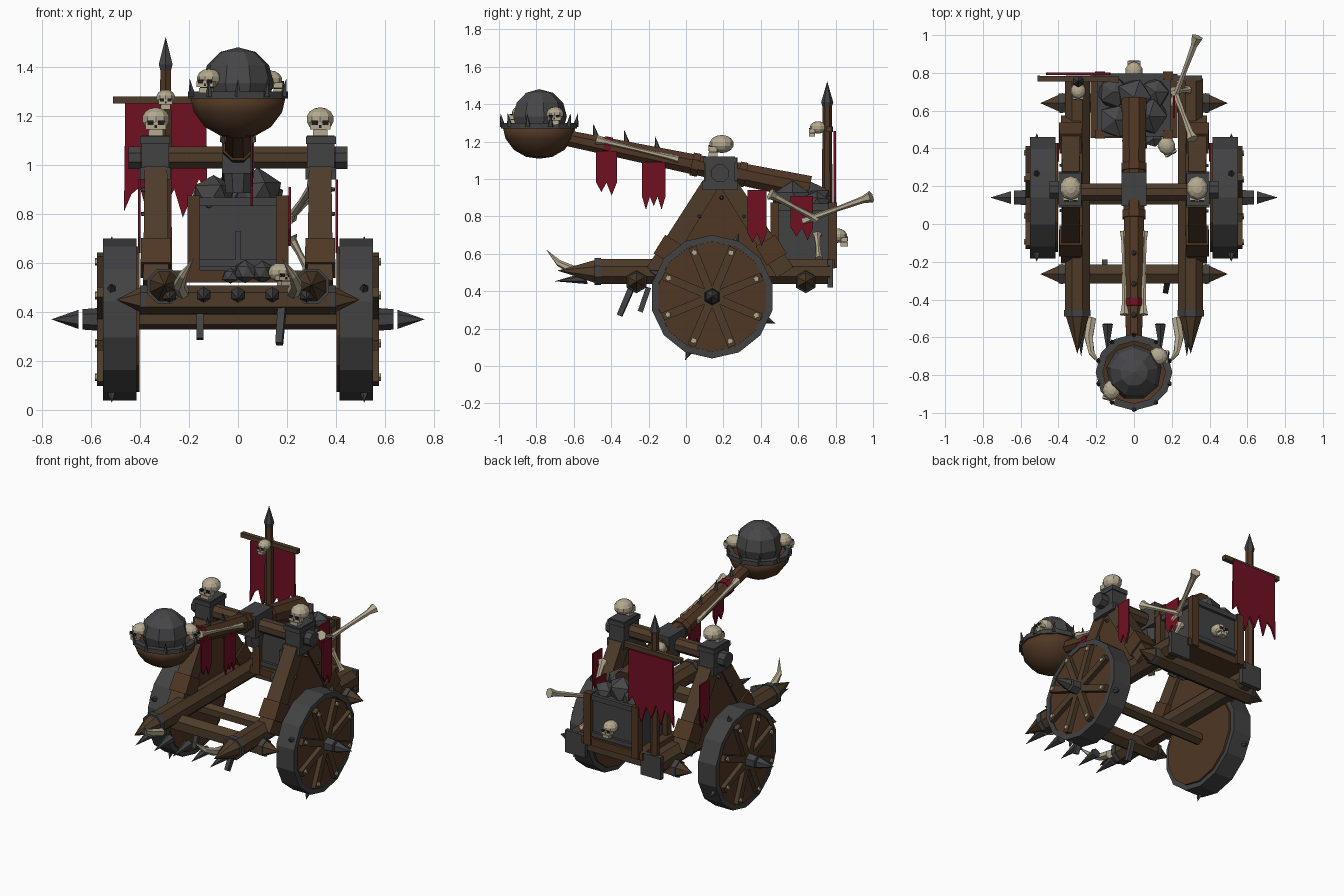
import bpy, bmesh, math, random
from mathutils import Vector as V, Matrix as M

if "Cube" in bpy.data.objects:
    bpy.data.objects.remove(bpy.data.objects["Cube"])
random.seed(4)

def mat(name, c):
    m = bpy.data.materials.new(name)
    m.diffuse_color = (*c, 1)
    m.use_nodes = True
    m.node_tree.nodes["Principled BSDF"].inputs["Base Color"].default_value = m.diffuse_color
    return m

WOOD = mat("brown wood", (0.080, 0.038, 0.018))
BEAM = mat("dull beam wood", (0.075, 0.044, 0.023))
IRON = mat("dark iron", (0.054, 0.054, 0.057))
STONE = mat("grey stone", (0.063, 0.063, 0.066))
BONE = mat("bone", (0.46, 0.40, 0.28))
RED = mat("red cloth", (0.165, 0.005, 0.016))
BLACK = mat("black sockets", (0.012, 0.011, 0.011))

def finish(name, bm, m, smooth=False):
    bmesh.ops.recalc_face_normals(bm, faces=bm.faces)
    me = bpy.data.meshes.new(name)
    bm.to_mesh(me)
    bm.free()
    me.materials.append(m)
    for p in me.polygons:
        p.use_smooth = smooth
    ob = bpy.data.objects.new(name, me)
    bpy.context.collection.objects.link(ob)
    return ob

def tube(name, pts, radii, n, m):
    """Faceted bar through points; radii are centre-to-flat distances, 0 makes a tip."""
    bm, pts, rings = bmesh.new(), [V(p) for p in pts], []
    for i, p in enumerate(pts):
        d = (pts[min(i + 1, len(pts) - 1)] - pts[max(i - 1, 0)]).normalized()
        up = V((0, 0, 1)) if abs(d.z) < 0.95 else V((0, 1, 0))
        u = up.cross(d).normalized()
        w = d.cross(u)
        r = max(radii[i], 0.0005) / math.cos(math.pi / n)
        ang = [(k + 0.5) * 2 * math.pi / n for k in range(n)]
        rings.append([bm.verts.new(p + (u * math.cos(a) + w * math.sin(a)) * r) for a in ang])
    for a, b in zip(rings, rings[1:]):
        for k in range(n):
            bm.faces.new((a[k], a[(k + 1) % n], b[(k + 1) % n], b[k]))
    bm.faces.new(rings[0])
    bm.faces.new(rings[-1])
    return finish(name, bm, m)

def box(name, c, s, m, x=M()):
    bm = bmesh.new()
    bmesh.ops.create_cube(bm, size=1, matrix=x @ M.Translation(c) @ M.Diagonal((*s, 1)))
    return finish(name, bm, m)

def ball(name, c, s, seg, rings, m, x=M()):
    bm = bmesh.new()
    bmesh.ops.create_uvsphere(bm, u_segments=seg, v_segments=rings, radius=1,
                              matrix=x @ M.Translation(c) @ M.Diagonal((*s, 1)))
    return finish(name, bm, m)

def rock(name, c, r):
    bm = bmesh.new()
    bmesh.ops.create_icosphere(bm, subdivisions=1, radius=r)
    for v in bm.verts:
        v.co = v.co * random.uniform(0.85, 1.15) + V(c)
    return finish(name, bm, STONE)

def plate(name, pts, axis, pos, t, m):
    """Flat outline in (y,z) for axis x or (x,z) for axis y, given a thickness."""
    bm = bmesh.new()
    to3 = (lambda p, o: (o, p[0], p[1])) if axis == "x" else (lambda p, o: (p[0], o, p[1]))
    a, b = [[bm.verts.new(to3(p, pos + o)) for p in pts] for o in (-t / 2, t / 2)]
    bm.faces.new(a)
    bm.faces.new(b)
    for i in range(len(pts)):
        j = (i + 1) % len(pts)
        bm.faces.new((a[i], a[j], b[j], b[i]))
    return finish(name, bm, m)

def lathe(name, prof, x, n, m, smooth=False):
    """Closed (radius, height) outline turned about z, then moved by x."""
    bm = bmesh.new()
    vs = [bm.verts.new((r, 0, z)) for r, z in prof]
    es = [bm.edges.new((vs[i], vs[(i + 1) % len(vs)])) for i in range(len(vs))]
    bmesh.ops.spin(bm, geom=vs + es, cent=(0, 0, 0), axis=(0, 0, 1), angle=2 * math.pi,
                   steps=n, use_merge=True)
    bmesh.ops.remove_doubles(bm, verts=bm.verts, dist=1e-4)
    bm.transform(x)
    return finish(name, bm, m, smooth)

def ragged(name, a, b, top, low, teeth, axis, pos):
    """Hanging cloth with a torn zigzag hem."""
    hem = [(b + (a - b) * i / (2 * teeth), low + (0.0 if i % 2 else 0.07) + 0.02 * (i % 4 == 3))
           for i in range(2 * teeth + 1)]
    plate(name, [(a, top), (b, top)] + hem, axis, pos, 0.01, RED)

def skull(name, c, k, turn=0):
    x = M.Translation(c) @ M.Rotation(turn, 4, "Z") @ M.Scale(k, 4)
    ball(name + "_cranium", (0, 0.008, 0.014), (0.056, 0.062, 0.046), 10, 7, BONE, x)
    box(name + "_cheeks", (0, -0.036, -0.012), (0.080, 0.042, 0.028), BONE, x)
    box(name + "_jaw", (0, -0.036, -0.041), (0.056, 0.046, 0.024), BONE, x)
    box(name + "_mouth", (0, -0.036, -0.0275), (0.050, 0.040, 0.006), BLACK, x)
    for s in (-1, 1):
        box(name + "_eye", (s * 0.021, -0.056, 0.0), (0.024, 0.008, 0.018), BLACK, x)
    box(name + "_nose", (0, -0.056, -0.015), (0.010, 0.006, 0.012), BLACK, x)

def bone(name, a, b, r):
    a, b = V(a), V(b)
    tube(name, [a, a.lerp(b, .12), a.lerp(b, .5), a.lerp(b, .88), b],
         [r * 1.5, r, r * 0.8, r * 1.1, r * 1.9], 6, BONE)

for s in (-1, 1):
    # wheels
    side = M.Translation((0, 0.14, 0.37)) @ M.Rotation(s * math.pi / 2, 4, "Y")
    lathe("wheel_rim", [(0.285, 0.415), (0.33, 0.415), (0.33, 0.55), (0.295, 0.55)], side, 14, IRON)
    lathe("wheel_disc", [(0, 0.402), (0.297, 0.402), (0.297, 0.545), (0, 0.545)], side, 14, WOOD)
    for i in range(8):
        a = math.radians(22 + 45 * i)
        d = V((0, math.cos(a), math.sin(a)))
        c = V((0, 0.14, 0.37))
        off = lambda x, r: c + d * r + V((s * x, 0, 0))
        tube("wheel_spoke", [off(0.553, 0.02), off(0.553, 0.285)], [0.022, 0.022], 4, BEAM)
        tube("wheel_stud", [off(0.54, 0.255), off(0.583, 0.255)], [0.016, 0.012], 5, BONE)
        if i % 2:
            tube("rim_spike", [off(0.515, 0.32), off(0.515, 0.368)], [0.016, 0], 5, IRON)
    tube("hub", [(s * 0.54, 0.14, 0.37), (s * 0.635, 0.14, 0.37)], [0.042, 0.036], 6, IRON)
    tube("hub_spike", [(s * 0.65, 0.14, 0.37), (s * 0.76, 0.14, 0.37)], [0.034, 0], 6, IRON)
    # side rails with sharpened fronts
    tube("side_rail", [(s * .30, -.685, .51), (s * .30, -.47, .505), (s * .30, .77, .505)],
         [0, .066, .066], 8, BEAM)
    tube("rail_band", [(s * .30, -.49, .505), (s * .30, -.455, .505)], [.071, .071], 8, IRON)
    box("rail_end_plate", (s * 0.285, 0.772, 0.495), (0.15, 0.03, 0.15), IRON)
    # A-shaped supports
    tube("front_leg", [(s * .335, -.165, .5), (s * .335, .13, .97)], [.052, .046], 4, BEAM)
    tube("rear_leg", [(s * .335, .53, .5), (s * .335, .23, .97)], [.052, .046], 4, BEAM)
    for y in (-0.12, 0.485):
        yy = y + (0.06 if y < 0 else -0.06)
        tube("leg_collar", [(s * .335, y, .57), (s * .335, yy, .67)], [.062, .06], 4, WOOD)
    plate("support_panel", [(-.12, .53), (.12, .95), (.25, .95), (.48, .53)], "x", s * .34, .06, WOOD)
    for y, z in ((0.07, 0.80), (0.19, 0.90), (0.31, 0.80)):
        tube("panel_nail", [(s * .36, y, z), (s * .395, y, z)], [.012, .006], 5, IRON)
    # iron pivot housings
    box("pivot_housing", (s * 0.338, 0.182, 1.035), (0.112, 0.16, 0.17), IRON)
    box("housing_collar", (s * 0.338, 0.182, 0.965), (0.125, 0.19, 0.05), IRON)
    box("housing_cap", (s * 0.338, 0.182, 1.10), (0.122, 0.175, 0.03), IRON)
    tube("pivot_nut", [(s * .38, .182, 1.03), (s * .447, .182, 1.03)], [.046, .046], 8, IRON)
    skull("housing_skull", (s * 0.335, 0.182, 1.172), 1.05)
    ragged("side_pennant", 0.33, 0.43, 0.94, 0.64, 2, "x", s * 0.402)
    # tusks at the front
    tube("tusk", [(s * .225, -.50, .48), (s * .24, -.60, .51), (s * .225, -.68, .55),
                  (s * .18, -.745, .62)], [.024, .022, .015, 0], 6, BONE)

# cross beams
tube("axle", [(-.43, .14, .37), (.43, .14, .37)], [.036, .036], 6, BEAM)
tube("upper_crossbar", [(-.40, .17, 1.03), (.40, .17, 1.03)], [.045, .045], 8, BEAM)
for name, y in (("front_crossbeam", -0.265), ("rear_crossbeam", 0.64)):
    tube(name, [(-.495, y, .45), (-.385, y, .45), (.385, y, .45), (.495, y, .45)],
         [0, .05, .05, 0], 6, BEAM)
    for s in (-1, 1):
        tube("crossbeam_band", [(s * .375, y, .45), (s * .40, y, .45)], [.053, .050], 6, IRON)
for i in range(-2, 3):
    tube("front_spike", [(i * .14, -.53, .47), (i * .14, -.70, .453)], [.028, 0], 6, IRON)
tube("hanging_hook", [(-.155, -.20, .42), (-.155, -.245, .29)], [.014, .014], 4, IRON)
tube("hanging_hook", [(.18, -.29, .42), (.168, -.355, .27)], [.016, .014], 4, IRON)

# throwing arm
arm = lambda y, dx=0, dz=0: (dx, y, 1.215 - (y + 0.62) * 0.207 + dz)
tube("throwing_arm", [arm(-.64), arm(.05), arm(.66)], [.042, .054, .066], 8, WOOD)
for y, r in ((0.05, 0.062), (0.30, 0.066)):
    tube("arm_band", [arm(y - .02), arm(y + .02)], [r, r], 8, WOOD)
box("arm_pivot_block", (0, 0.185, 1.04), (0.13, 0.18, 0.15), IRON)
tube("arm_under_block", [(0, .17, .885), (0, .17, .98)], [.05, .06], 8, IRON)
tube("arm_wrap", [arm(-.44), arm(-.40)], [.052, .052], 8, RED)
for y in (-0.48, -0.315, -0.15):
    tube("arm_spike", [arm(y, 0, .03), arm(y - .015, 0, .105)], [.016, 0], 5, IRON)
for s in (-1, 1):
    bone("arm_bone", arm(-0.04, s * 0.055, 0.01), arm(-0.48, s * 0.05, 0.025), 0.012)
ragged("arm_pennant", -0.48, -0.37, 1.15, 0.91, 2, "x", 0.055)
ragged("arm_pennant", -0.235, -0.11, 1.09, 0.835, 3, "x", 0.057)

# bowl with boulder
bx = M.Translation((0, -0.785, 0))
lathe("bowl", [(0, 1.108), (.07, 1.118), (.135, 1.155), (.18, 1.215), (.195, 1.28),
               (.165, 1.28), (.10, 1.22), (0, 1.20)], bx, 12, WOOD, True)
lathe("bowl_rim", [(.165, 1.27), (.203, 1.27), (.203, 1.30), (.165, 1.30)], bx, 12, IRON)
for i in range(10):
    a = math.radians(18 + 36 * i)
    p = V((math.cos(a) * 0.195, -0.785 + math.sin(a) * 0.195, 1.28))
    tube("bowl_spike", [p, p + V((math.cos(a) * .012, math.sin(a) * .012, .07))], [.013, 0], 5, IRON)
ball("boulder", (0, -0.785, 1.335), (0.148, 0.148, 0.145), 9, 6, STONE)
skull("bowl_skull", (-0.12, -0.885, 1.34), 0.88, -0.3)
skull("bowl_skull", (0.135, -0.70, 1.335), 0.85, 1.5)

# weight crate
box("crate_floor", (0, 0.625, 0.545), (0.46, 0.34, 0.05), WOOD)
box("crate_body", (0, 0.63, 0.70), (0.34, 0.30, 0.32), IRON)
for y in (0.475, 0.785):
    box("crate_top_bar", (0, y, 0.85), (0.36, 0.025, 0.035), IRON)
    box("crate_low_bar", (0, y, 0.60), (0.36, 0.025, 0.03), IRON)
    for s in (-1, 1):
        box("crate_post", (s * 0.18, y, 0.70), (0.052, 0.045, 0.35), WOOD)
for s in (-1, 1):
    box("crate_side_bar", (s * 0.18, 0.63, 0.85), (0.03, 0.28, 0.035), IRON)
box("crate_latch", (0, 0.468, 0.67), (0.022, 0.02, 0.12), IRON)
for x, y, z, r in ((-.1, .55, .87, .095), (.08, .57, .88, .1), (0, .67, .89, .1), (-.11, .7, .87, .09),
                   (.11, .7, .86, .08), (.03, .43, .565, .05), (.10, .45, .56, .045), (-.03, .44, .55, .035)):
    rock("rock", (x, y, z), r)
skull("crate_back_skull", (0, 0.815, 0.685), 0.85, math.pi)
skull("crate_front_skull", (0.175, 0.41, 0.55), 0.85, 0.5)
bone("crate_bone", (0.20, 0.63, 0.775), (0.335, 0.99, 0.905), 0.015)
bone("crate_bone", (0.215, 0.70, 0.785), (0.31, 0.45, 0.92), 0.015)
bone("crate_bone", (0.285, 0.71, 0.575), (0.215, 0.70, 0.705), 0.014)
ragged("crate_pennant", 0.56, 0.68, 0.91, 0.67, 2, "x", 0.212)

# banner
tube("banner_pole", [(-.295, .755, .45), (-.295, .755, 1.39)], [.026, .022], 6, WOOD)
tube("banner_spear_tip", [(-.295, .755, 1.38), (-.295, .755, 1.41), (-.295, .755, 1.52)],
     [.02, .028, 0], 6, IRON)
tube("banner_crossbar", [(-.51, .77, 1.265), (-.08, .765, 1.265)], [.015, .015], 4, BEAM)
plate("banner_cloth", [(-.46, 1.255), (-.13, 1.255), (-.125, .90), (-.16, .94), (-.225, .785), (-.26, .90),
                       (-.30, .83), (-.335, .93), (-.37, .80), (-.40, .91), (-.435, .88), (-.465, .81)],
      "y", 0.795, 0.012, RED)
skull("banner_skull", (-0.295, 0.70, 1.265), 0.72)
